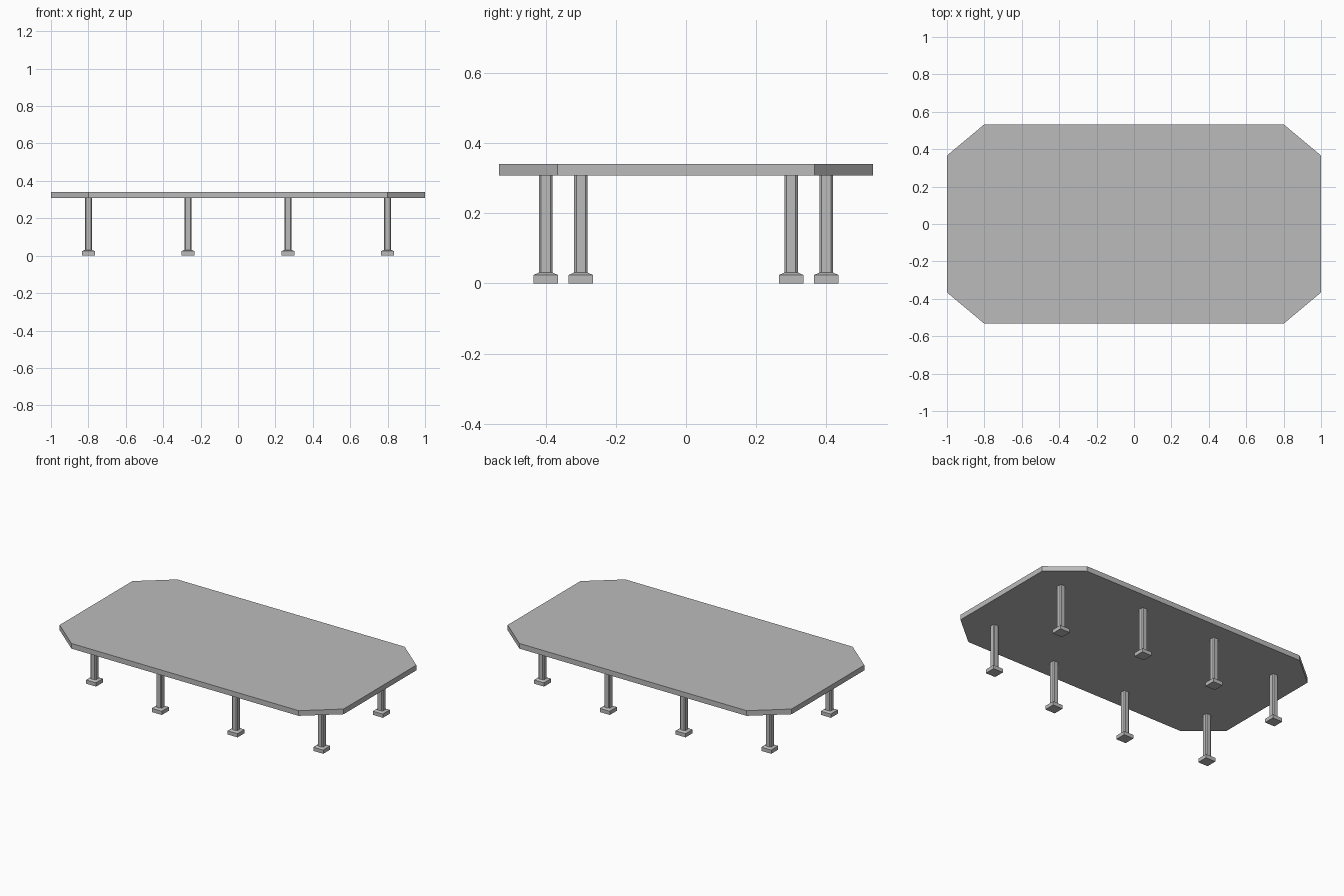
import bpy
import bmesh

cube = bpy.data.objects.get("Cube")
if cube:
    bpy.data.objects.remove(cube)

grey = bpy.data.materials.new("plain_grey")
grey.use_nodes = True
colour = (0.5, 0.5, 0.5, 1)
grey.diffuse_color = colour
grey.node_tree.nodes["Principled BSDF"].inputs["Base Color"].default_value = colour


def rect(h, c=0.0):
    """Square outline of half-width h, with corners cut by c."""
    return octagon(h, h, c, c) if c else [(-h, -h), (h, -h), (h, h), (-h, h)]


def octagon(w, d, cx, cy):
    return [(cx - w, -d), (w - cx, -d), (w, cy - d), (w, d - cy),
            (w - cx, d), (cx - w, d), (-w, d - cy), (-w, cy - d)]


def loft(name, sections, location=(0, 0, 0)):
    """Closed solid through stacked outlines, given as (outline, z)."""
    bm = bmesh.new()
    rings = [[bm.verts.new((x, y, z)) for x, y in outline] for outline, z in sections]
    n = len(rings[0])
    for low, high in zip(rings, rings[1:]):
        for i in range(n):
            j = (i + 1) % n
            bm.faces.new((low[i], low[j], high[j], high[i]))
    bm.faces.new(rings[0][::-1])
    bm.faces.new(rings[-1])
    mesh = bpy.data.meshes.new(name)
    bm.to_mesh(mesh)
    bm.free()
    mesh.materials.append(grey)
    obj = bpy.data.objects.new(name, mesh)
    obj.location = location
    bpy.context.collection.objects.link(obj)


# Deck with cut corners
deck = octagon(1.0, 0.533, 0.2, 0.167)
loft("deck", [(deck, 0.308), (deck, 0.341)])

# Posts on feet; the middle pairs stand further out than the end pairs
for x, y in ((0.8, 0.3), (0.267, 0.4)):
    for sx in (-1, 1):
        for sy in (-1, 1):
            spot = (sx * x, sy * y, 0)
            loft("post", [(rect(0.019, 0.006), 0.02), (rect(0.019, 0.006), 0.308)], spot)
            loft("foot", [(rect(0.035), 0), (rect(0.035), 0.024), (rect(0.019), 0.031)], spot)
